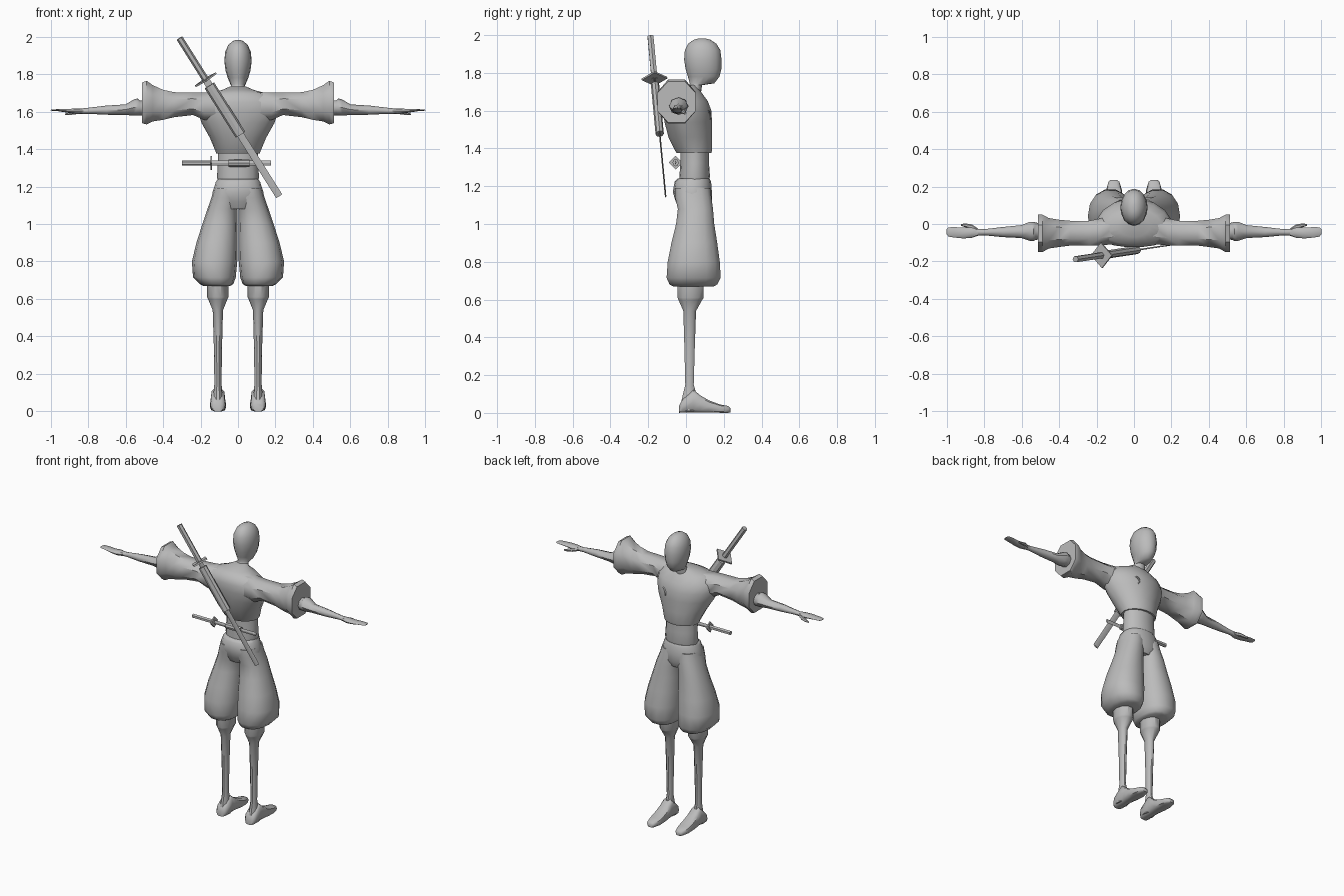
import bpy, bmesh, math
from mathutils import Vector

grey = bpy.data.materials.new("plain_grey")
grey.diffuse_color = (0.5, 0.5, 0.5, 1)


def finish(name, bm, angle=40):
    bmesh.ops.recalc_face_normals(bm, faces=bm.faces)
    me = bpy.data.meshes.new(name)
    bm.to_mesh(me)
    bm.free()
    ob = bpy.data.objects.new(name, me)
    bpy.context.collection.objects.link(ob)
    me.materials.append(grey)
    bpy.ops.object.select_all(action='DESELECT')
    ob.select_set(True)
    bpy.context.view_layer.objects.active = ob
    bpy.ops.object.shade_smooth_by_angle(angle=math.radians(angle))
    return ob


def loft(name, rings, axis='z', n=14, side=1, angle=50, square=1.0, turn=0.0):
    """Skin oval rings: (position, a0, a1, b0, b1[, b of widest point])."""
    bm = bmesh.new()
    loops = []
    for r in rings:
        t, a0, a1, b0, b1 = r[:5]
        mid = r[5] if len(r) > 5 else (b0 + b1) / 2
        loop = []
        for i in range(n):
            u = 2 * math.pi * (i + turn) / n
            c, s = math.cos(u), math.sin(u)
            c = math.copysign(abs(c) ** square, c)
            s = math.copysign(abs(s) ** square, s)
            a = (a0 + a1) / 2 + c * (a1 - a0) / 2
            b = mid + s * ((b1 - mid) if s > 0 else (mid - b0))
            x, y, z = {'z': (a, b, t), 'x': (t, a, b), 'y': (a, t, b)}[axis]
            loop.append(bm.verts.new((x * side, y, z)))
        loops.append(loop)
    for p, q in zip(loops, loops[1:]):
        for i in range(n):
            j = (i + 1) % n
            bm.faces.new((p[i], p[j], q[j], q[i]))
    bm.faces.new(loops[0])
    bm.faces.new(loops[-1])
    return finish(name, bm, angle)


def beam(name, p0, p1, r0, r1, n=6):
    """Prism from p0 to p1; r0 is the upright radius, r1 the depth radius."""
    p0, p1 = Vector(p0), Vector(p1)
    d = (p1 - p0).normalized()
    u = d.cross(Vector((0, 1, 0))).normalized()
    v = d.cross(u)
    bm = bmesh.new()
    ends = []
    for p in (p0, p1):
        ends.append([bm.verts.new(p + u * r0 * math.cos(2 * math.pi * i / n)
                                  + v * r1 * math.sin(2 * math.pi * i / n)) for i in range(n)])
    for i in range(n):
        j = (i + 1) % n
        bm.faces.new((ends[0][i], ends[0][j], ends[1][j], ends[1][i]))
    bm.faces.new(ends[0])
    bm.faces.new(ends[1])
    return finish(name, bm, 30)


def z_rings(rows):
    """Rings centred on x = 0: (z, half width, back, front[, widest y])."""
    return [(r[0], -r[1], r[1]) + tuple(r[2:]) for r in rows]


# Head and neck
loft("head", z_rings([
    (1.64, .06, -.03, .07), (1.70, .045, -.005, .08), (1.735, .036, .018, .085),
    (1.745, .04, .02, .15), (1.78, .055, .01, .177), (1.82, .067, -.002, .187),
    (1.87, .073, -.01, .188), (1.92, .068, -.006, .182), (1.955, .052, .012, .16),
    (1.975, .03, .04, .13), (1.982, .012, .065, .105)]), n=16)

# Jacket body with an open collar and overhanging hem
loft("jacket", z_rings([
    (1.375, .116, -.05, .135), (1.39, .121, -.06, .14), (1.46, .15, -.095, .14, .01),
    (1.54, .195, -.115, .14, -.02), (1.60, .215, -.125, .137, -.04),
    (1.65, .21, -.125, .118, -.045), (1.695, .16, -.11, .085, -.04),
    (1.715, .085, -.07, .07, -.01), (1.735, .04, -.01, .06)]), n=18)

# Sash around the waist
loft("sash", z_rings([(1.23, .108, -.035, .122), (1.25, .112, -.035, .127),
                      (1.32, .108, -.03, .122), (1.39, .108, -.03, .122)]), n=16)

# Trousers: hip section, then two baggy legs
loft("trouser_hips", z_rings([
    (1.08, .09, -.035, .12), (1.12, .14, -.055, .138), (1.17, .136, -.07, .137),
    (1.225, .118, -.06, .133), (1.24, .108, -.045, .125)]), n=16, square=.9)

for side, tag in ((1, "right"), (-1, "left")):
    loft(tag + "_trouser_leg", [
        (.67, .04, .185, -.07, .15), (.68, .025, .205, -.09, .168), (.715, .012, .24, -.106, .187),
        (.80, .004, .246, -.1, .182), (.90, .003, .222, -.08, .168), (1.0, .003, .19, -.055, .152),
        (1.08, .002, .163, -.045, .145), (1.14, -.01, .142, -.06, .137), (1.19, -.01, .128, -.06, .13)],
        n=14, side=side, square=.9)

    # Lower leg with a wide cuff below the knee
    loft(tag + "_shin", [
        (.01, .07, .144, -.035, .06), (.04, .075, .14, -.032, .06), (.09, .083, .131, -.02, .06),
        (.15, .088, .126, -.005, .042), (.35, .085, .129, -.01, .048), (.54, .08, .135, -.016, .055),
        (.60, .056, .16, -.044, .09), (.61, .051, .165, -.048, .097), (.70, .051, .165, -.048, .097)],
        n=10, side=side, angle=40)

    # Foot running from heel to toe
    loft(tag + "_foot", [
        (-.036, .08, .136, 0, .04), (-.02, .067, .147, 0, .07), (.04, .068, .146, 0, .125),
        (.075, .066, .148, 0, .095), (.12, .063, .15, 0, .068), (.18, .064, .149, 0, .045),
        (.225, .078, .136, 0, .037), (.236, .09, .125, .003, .025)],
        axis='y', n=10, side=side, square=.65)

    # Flared sleeve ending in a flat rim
    loft(tag + "_sleeve", [
        (.08, -.11, .05, 1.54, 1.71), (.18, -.12, .035, 1.55, 1.706), (.24, -.12, .022, 1.577, 1.706),
        (.34, -.12, .022, 1.565, 1.708), (.40, -.128, .028, 1.55, 1.722), (.455, -.137, .038, 1.54, 1.748),
        (.488, -.157, .057, 1.523, 1.773), (.512, -.157, .057, 1.53, 1.762)],
        axis='x', n=8, side=side, square=.9, turn=.5, angle=45)

    # Forearm with a thick wrap at the elbow
    loft(tag + "_forearm", [
        (.48, -.08, .0, 1.575, 1.66), (.525, -.085, .008, 1.58, 1.66), (.535, -.09, .012, 1.578, 1.67),
        (.555, -.09, .012, 1.578, 1.665), (.60, -.075, -.006, 1.582, 1.638), (.70, -.07, -.016, 1.583, 1.632),
        (.80, -.06, -.028, 1.588, 1.62), (.85, -.062, -.024, 1.587, 1.615)],
        axis='x', n=8, side=side)

    # Flat hand and thumb
    loft(tag + "_hand", [
        (.83, -.062, -.027, 1.588, 1.616), (.865, -.074, -.018, 1.588, 1.616),
        (.91, -.077, -.02, 1.594, 1.614), (.96, -.072, -.016, 1.602, 1.613),
        (.99, -.067, -.018, 1.604, 1.611), (1.0, -.055, -.028, 1.605, 1.609)],
        axis='x', n=8, side=side, square=.8)
    loft(tag + "_thumb", [
        (.835, -.045, -.022, 1.59, 1.61), (.865, -.03, -.002, 1.584, 1.606),
        (.90, -.017, .003, 1.58, 1.597), (.922, -.01, .0, 1.58, 1.59)],
        axis='x', n=6, side=side)

# Long sword slung across the back
top, low = Vector((-.312, -.188, 1.992)), Vector((.22, -.108, 1.148))


def on_sword(t):
    return top.lerp(low, t)


beam("long_sword_handle", on_sword(0), on_sword(.27), .018, .018)
beam("long_sword_guard", on_sword(.258), on_sword(.268), .066, .068, 4)
beam("long_sword_scabbard", on_sword(.3), on_sword(.61), .03, .022, 8)
beam("long_sword_blade", on_sword(.26), on_sword(1), .019, .004, 4)

# Short sword held level behind the sash
beam("short_sword_handle", (-.3, -.055, 1.325), (-.14, -.055, 1.325), .014, .014)
beam("short_sword_guard", (-.146, -.055, 1.325), (-.138, -.055, 1.325), .037, .037, 4)
beam("short_sword_scabbard", (-.05, -.055, 1.325), (.062, -.055, 1.325), .02, .016, 8)
beam("short_sword_blade", (-.14, -.055, 1.325), (.175, -.055, 1.325), .013, .004, 4)

# Small ring pinned to the chest
bm = bmesh.new()
centre, out = Vector((.088, .112, 1.57)), Vector((.55, .8, -.1)).normalized()
u = out.cross(Vector((0, 0, 1))).normalized()
v = out.cross(u)
grid = []
for i in range(14):
    a = 2 * math.pi * i / 14
    radial = u * math.cos(a) + v * math.sin(a)
    grid.append([bm.verts.new(centre + radial * (.028 + .006 * math.cos(b)) + out * .006 * math.sin(b))
                 for b in (math.pi / 3 * k for k in range(6))])
for i in range(14):
    p, q = grid[i], grid[(i + 1) % 14]
    for k in range(6):
        m = (k + 1) % 6
        bm.faces.new((p[k], p[m], q[m], q[k]))
finish("chest_ring", bm, 60)
